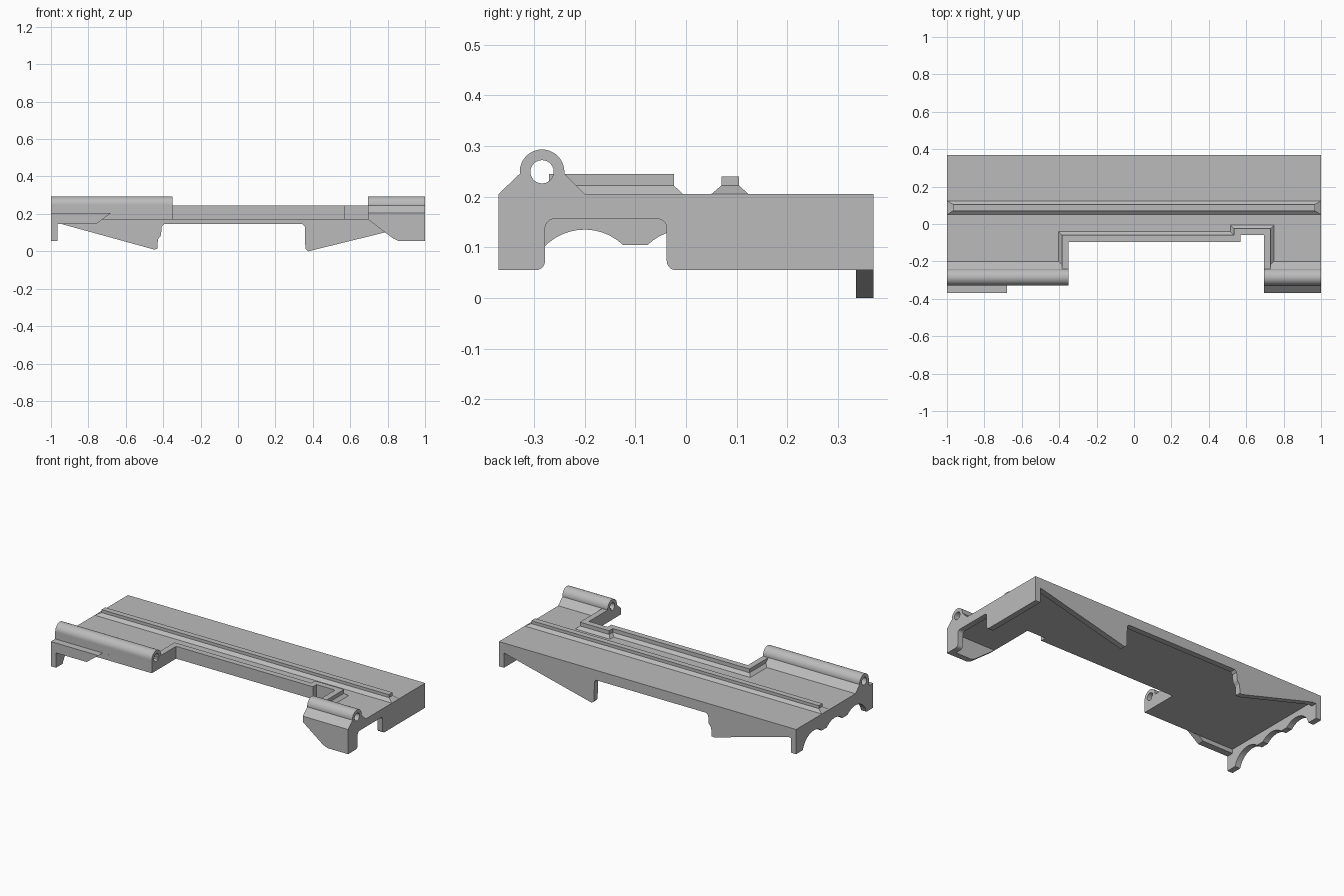
import bpy, bmesh, math

if "Cube" in bpy.data.objects:
    bpy.data.objects.remove(bpy.data.objects["Cube"])

grey = bpy.data.materials.new("plain_grey")
grey.diffuse_color = (0.5, 0.5, 0.5, 1)
grey.use_nodes = True
grey.node_tree.nodes["Principled BSDF"].inputs["Base Color"].default_value = grey.diffuse_color


def finish(name, bm):
    bmesh.ops.recalc_face_normals(bm, faces=bm.faces)
    me = bpy.data.meshes.new(name)
    bm.to_mesh(me)
    bm.free()
    me.materials.append(grey)
    ob = bpy.data.objects.new(name, me)
    bpy.context.collection.objects.link(ob)
    bpy.context.view_layer.objects.active = ob
    ob.select_set(True)
    bpy.ops.object.shade_smooth_by_angle(angle=math.radians(25))
    ob.select_set(False)
    return ob


def prism(name, loops, axis, a, b):
    """Extrude an outline (plus hole outlines) along an axis from a to b."""
    place = {"x": lambda p, d: (d, p[0], p[1]),
             "y": lambda p, d: (p[0], d, p[1]),
             "z": lambda p, d: (p[0], p[1], d)}[axis]
    bm = bmesh.new()
    rings = [[[bm.verts.new(place(p, d)) for p in loop] for loop in loops] for d in (a, b)]
    for ring_set in rings:
        if len(loops) == 1:
            bm.faces.new(ring_set[0])
        else:
            edges = [bm.edges.new((r[i - 1], r[i])) for r in ring_set for i in range(len(r))]
            bmesh.ops.triangle_fill(bm, edges=edges, use_beauty=True)
    for r, s in zip(*rings):
        for i in range(len(r)):
            bm.faces.new((r[i - 1], r[i], s[i], s[i - 1]))
    return finish(name, bm)


def loft(name, rings):
    """Skin closed rings of points and cap both ends."""
    bm = bmesh.new()
    vs = [[bm.verts.new(p) for p in r] for r in rings]
    for r, s in zip(vs, vs[1:]):
        for i in range(len(r)):
            bm.faces.new((r[i - 1], r[i], s[i], s[i - 1]))
    bm.faces.new(vs[0])
    bm.faces.new(vs[-1])
    return finish(name, bm)


def arc(cx, cy, r, a0, a1, n):
    angles = [math.radians(a0 + (a1 - a0) * i / n) for i in range(n + 1)]
    return [(cx + r * math.cos(a), cy + r * math.sin(a)) for a in angles]


TOP, UNDER, FOOT, T = 0.205, 0.17, 0.055, 0.035

# Main plate with the stepped front notch
prism("plate", [[(-1, .37), (1, .37), (1, -.37), (.695, -.37), (.695, -.06), (.57, -.06),
                 (.57, -.095), (-.35, -.095), (-.35, -.328), (-1, -.328)]], "z", UNDER, TOP)

# Raised lip around the notch: one section swept along a mitred path
path = [((-.35, -.27), (-1, 0)), ((-.35, -.095), (-1, 1)), ((.57, -.095), (-1, 1)),
        ((.57, -.06), (-1, 1)), ((.695, -.06), (1, 1)), ((.695, -.27), (1, 0))]
section = [(0, .19), (.054, .19), (.054, TOP), (.036, .222), (.036, .245), (0, .245)]
loft("notch_lip", [[(p[0] + d[0] * o, p[1] + d[1] * o, z) for o, z in section] for p, d in path])

# Long rail with flared base
loft("rail", [[(-x, y0, z), (x, y0, z), (x, y1, z), (-x, y1, z)]
              for x, y0, y1, z in ((1, .05, .123, TOP), (.967, .07, .105, .222), (.967, .07, .105, .24))])

# Hinge barrels with through bores
bore = arc(-.284, .249, .023, 0, 345, 23)
barrel = arc(-.284, .249, .044, -5, 185, 24)
back = [(-.2, TOP), (-.24, .245)]
prism("hinge_left", [[(-.328, UNDER), (-.2, UNDER)] + back + barrel, bore], "x", -1, -.35)
prism("hinge_right", [[(-.37, UNDER), (-.2, UNDER)] + back + barrel + [(-.328, .245), (-.37, TOP)],
                      bore], "x", .695, 1)

# Front walls
prism("front_wall_left", [[(-1, TOP), (-.68, TOP), (-.76, .145), (-.965, .145), (-.965, FOOT),
                           (-1, FOOT)]], "y", -.37, -.328)
prism("front_wall_right", [[(.695, TOP), (1, TOP), (1, FOOT), (.86, FOOT), (.83, .068), (.695, UNDER)]],
      "y", -.37, -.37 + T)

# Right end wall with a rounded rectangular opening
r = .018
opening = (arc(-.278 - r, FOOT + r, r, -90, 0, 5) + arc(-.278 + r, .156 - r, r, 180, 90, 5)
           + arc(-.038 - r, .156 - r, r, 90, 0, 5) + arc(-.038 + r, FOOT + r, r, 180, 270, 5))
prism("end_wall_right", [[(-.37, TOP), (-.37, FOOT)] + opening + [(.37, FOOT), (.37, TOP)]],
      "x", 1 - T, 1)

# Left end wall with three scalloped arches
low, mid = math.degrees(math.asin(.03 / .11)), math.degrees(math.asin(.08 / .11))
scallops = (arc(-.2, .025, .11, 180 - low, mid, 14) + arc(0, .025, .11, 180 - mid, mid, 12)
            + arc(.2, .025, .11, 180 - mid, low, 14))
prism("end_wall_left", [[(-.37, TOP), (-.37, FOOT)] + scallops + [(.37, FOOT), (.37, TOP)]],
      "x", -1, -1 + T)

# Back wall with two tapered tabs
prism("back_wall", [[(-1, TOP), (-1, .145), (-.94, .145), (-.45, .01), (-.432, .012), (-.428, .065),
                     (-.412, .085), (-.408, .132), (-.395, .145), (.345, .145), (.357, .133),
                     (.36, .015), (.375, 0), (.965, .145), (1, .145), (1, TOP)]], "y", .37 - T, .37)
